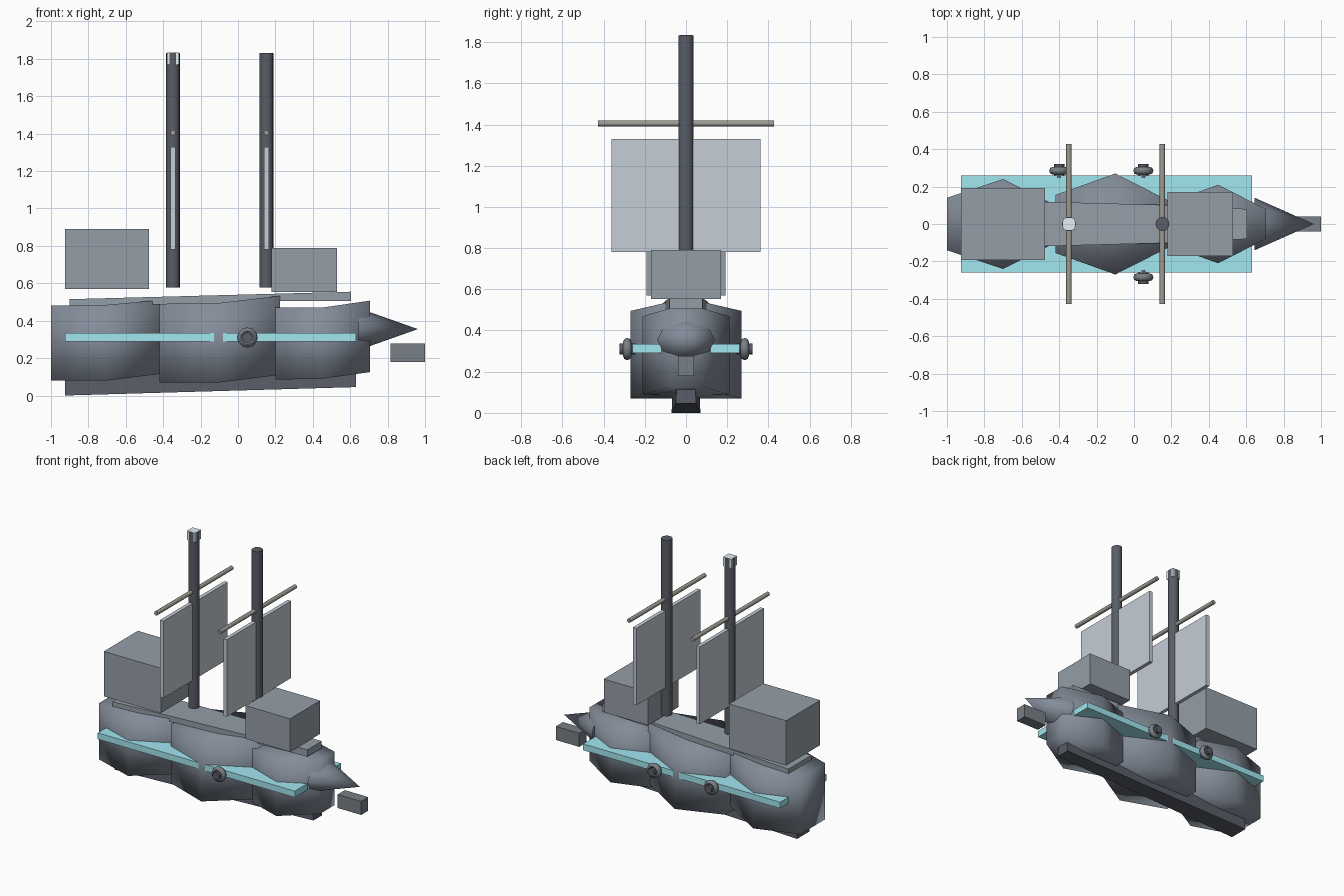
import bpy, bmesh, math

if "Cube" in bpy.data.objects:
    bpy.data.objects.remove(bpy.data.objects["Cube"])


def material(name, rgb):
    m = bpy.data.materials.new(name)
    m.diffuse_color = (*rgb, 1)
    m.use_nodes = True
    m.node_tree.nodes["Principled BSDF"].inputs["Base Color"].default_value = m.diffuse_color
    return m


teal = material("teal", (0.36, 0.80, 0.88))
pale = material("pale", (0.56, 0.61, 0.67))
bright = material("bright", (0.76, 0.87, 0.91))
wood = material("wood", (0.34, 0.33, 0.29))
slate = material("slate", (0.30, 0.345, 0.39))
steel = material("steel", (0.23, 0.265, 0.32))
iron = material("iron", (0.19, 0.215, 0.24))
dark = material("dark", (0.10, 0.11, 0.135))


def finish(name, bm, mat=None, smooth=None):
    bmesh.ops.recalc_face_normals(bm, faces=bm.faces)
    me = bpy.data.meshes.new(name)
    bm.to_mesh(me)
    bm.free()
    ob = bpy.data.objects.new(name, me)
    bpy.context.collection.objects.link(ob)
    if mat:
        me.materials.append(mat)
    if smooth:
        bpy.ops.object.select_all(action='DESELECT')
        ob.select_set(True)
        bpy.context.view_layer.objects.active = ob
        bpy.ops.object.shade_smooth_by_angle(angle=math.radians(smooth))
    return ob


def loft(name, stations, mat=None, smooth=None):
    # rectangular sections along x: (x, bottom half width, top half width, z low, z high)
    bm = bmesh.new()
    rings = [[bm.verts.new(p) for p in ((x, -wb, lo), (x, wb, lo), (x, wt, hi), (x, -wt, hi))]
             for x, wb, wt, lo, hi in stations]
    for a, b in zip(rings, rings[1:]):
        for i in range(4):
            j = (i + 1) % 4
            bm.faces.new((a[i], a[j], b[j], b[i]))
    bm.faces.new(rings[0])
    bm.faces.new(rings[-1])
    return finish(name, bm, mat, smooth)


def box(name, x0, x1, w, z0, z1, mat=None):
    return loft(name, [(x0, w, w, z0, z1), (x1, w, w, z0, z1)], mat)


def lathe(name, loc, profile, segs, rot=(0, 0, 0), mat=None, smooth=40, closed=False, scale=(1, 1, 1)):
    # profile of (radius, height) spun about the local z axis
    bm = bmesh.new()
    rings = []
    for r, h in profile:
        n = segs if r > 0 else 1
        rings.append([bm.verts.new((r * math.cos(2 * math.pi * k / segs),
                                    r * math.sin(2 * math.pi * k / segs), h)) for k in range(n)])
    pairs = list(zip(rings, rings[1:])) + ([(rings[-1], rings[0])] if closed else [])
    for a, b in pairs:
        for k in range(segs):
            q = (k + 1) % segs
            if len(b) == 1:
                bm.faces.new((a[k], a[q], b[0]))
            else:
                bm.faces.new((a[k], a[q], b[q], b[k]))
    if not closed:
        for r in (rings[0], rings[-1]):
            if len(r) > 1:
                bm.faces.new(r)
    ob = finish(name, bm, mat, smooth)
    ob.location, ob.rotation_euler, ob.scale = loc, rot, scale
    return ob


# hull: three bulging blocks, smooth all over
hull = {
    "hull_stern": [(-1.0, .14, .08, .48), (-.70, .24, .08, .485), (-.42, .10, .115, .51)],
    "hull_middle": [(-.42, .155, .07, .49), (-.10, .27, .07, .495), (.225, .105, .11, .533)],
    "hull_bow": [(.20, .12, .085, .47), (.45, .21, .09, .47), (.705, .08, .125, .507)],
}
for name, st in hull.items():
    loft(name, [(x, w, w, lo, hi) for x, w, lo, hi in st], steel, smooth=179)

# keel, deck and side rail plate
loft("keel", [(-.925, .07, .065, 0, .12), (.63, .05, .045, .045, .12)], dark)
loft("deck", [(-.90, .13, .13, .475, .515), (.23, .10, .10, .505, .545), (.605, .08, .08, .505, .555)], slate)
box("side_rail", -.925, .63, .26, .29, .335, teal)

# prow cone and ram
lathe("prow_cone", (.645, 0, .355), [(.14, 0), (0, .317)], 8, (0, math.pi / 2, 0), steel,
      smooth=60, scale=(.8, 1, 1))
box("bow_ram", .815, 1.0, .04, .18, .277, iron)

# cabins
box("stern_cabin", -.925, -.475, .192, .57, .89, slate)
box("fore_cabin", .18, .53, .17, .553, .79, slate)

# masts with yards and sails
for tag, x in (("main", -.348), ("fore", .152)):
    lathe(tag + "_mast", (x, 0, .577), [(.037, 0), (.037, 1.255)], 16, mat=dark)
    lathe(tag + "_yard", (x, -.427, 1.405), [(.015, 0), (.015, .854)], 10, (-math.pi / 2, 0, 0), wood)
    box(tag + "_sail", x - .0135, x + .0135, .362, .78, 1.33, pale)
box("masthead_box", -.38, -.316, .032, 1.77, 1.835, bright)

# cannons: ring plus barrel stub
tube = [(.036 + .018 * math.cos(k * math.pi / 4), .020 * math.sin(k * math.pi / 4)) for k in range(8)]
for i, (x, side) in enumerate(((-.40, 1), (.05, 1), (.05, -1))):
    rot = (-side * math.pi / 2, 0, 0)
    lathe(f"cannon_ring_{i}", (x, side * .285, .31), tube, 12, rot, iron, smooth=50, closed=True)
    lathe(f"cannon_barrel_{i}", (x, side * .285, .31), [(.028, -.04), (.028, .037)], 10, rot, dark)
